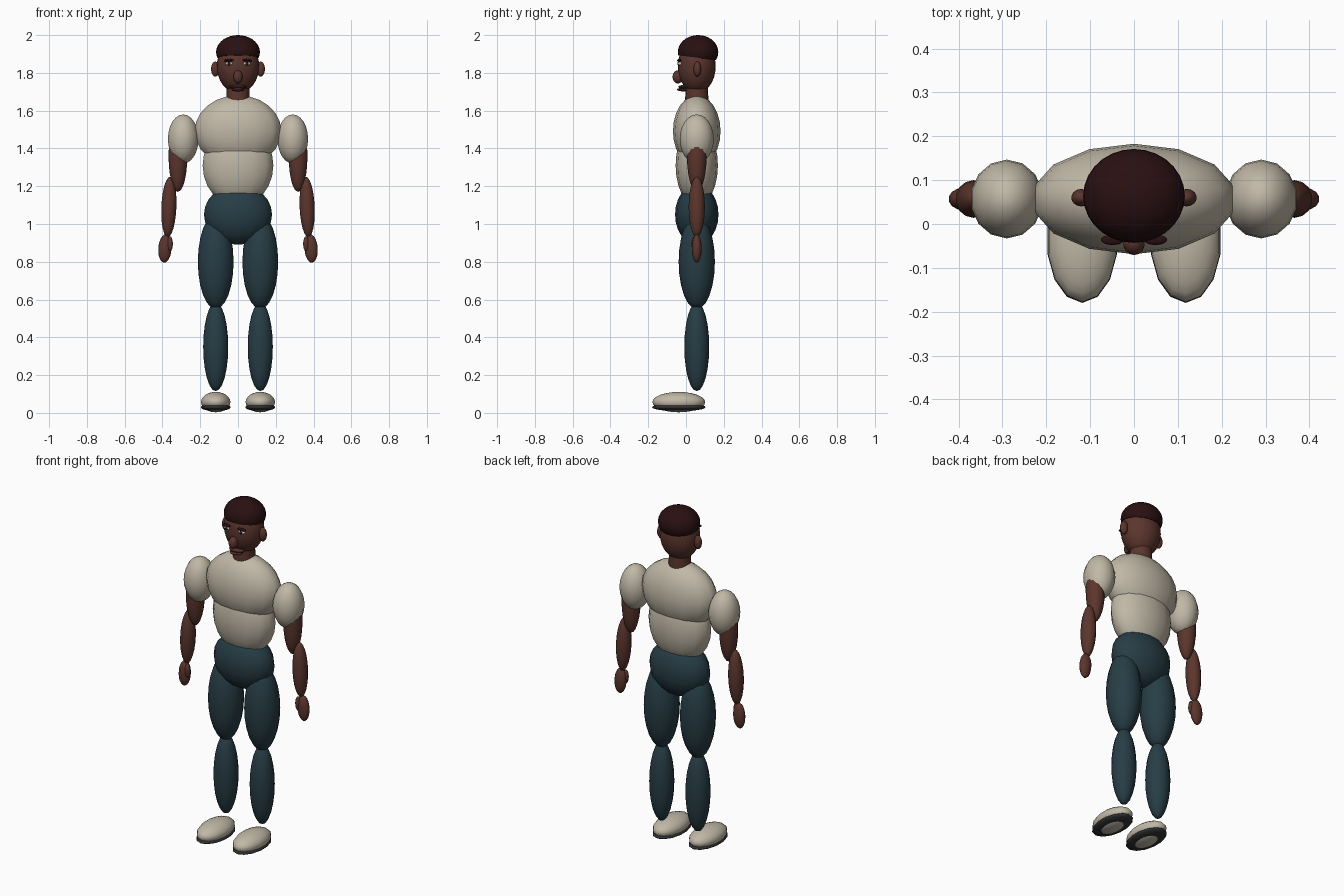
import bpy, bmesh, math
from mathutils import Matrix, Vector

if "Cube" in bpy.data.objects:
    bpy.data.objects.remove(bpy.data.objects["Cube"])

BY = 0.057  # depth of the body's centre line


def material(name, rgb):
    m = bpy.data.materials.new(name)
    m.diffuse_color = (*rgb, 1)
    m.use_nodes = True
    m.node_tree.nodes["Principled BSDF"].inputs["Base Color"].default_value = m.diffuse_color
    return m


SHIRT = material("cream", (0.53, 0.48, 0.385))
SKIN = material("brown_skin", (0.105, 0.036, 0.026))
PANTS = material("dark_teal", (0.02, 0.047, 0.06))
HAIR = material("dark_hair", (0.022, 0.005, 0.006))
SOLE = material("charcoal", (0.03, 0.032, 0.032))
LIPS = material("lip_brown", (0.10, 0.028, 0.022))
WHITE = material("eye_white", (0.6, 0.57, 0.5))
IRIS = material("eye_dark", (0.02, 0.014, 0.01))


def finish(bm, name, mat):
    me = bpy.data.meshes.new(name)
    for f in bm.faces:
        f.smooth = True
    bm.to_mesh(me)
    bm.free()
    me.materials.append(mat)
    ob = bpy.data.objects.new(name, me)
    bpy.context.collection.objects.link(ob)
    return ob


def ball(name, mat, c, r, seg=14, rings=12, tilt=0.0, cut=None):
    """Ellipsoid at c with radii r, tilted sideways, optionally cut by a plane."""
    bm = bmesh.new()
    bmesh.ops.create_uvsphere(bm, u_segments=seg, v_segments=rings, radius=1)
    bm.transform(Matrix.Translation(c) @ Matrix.Rotation(tilt, 4, 'Y')
                 @ Matrix.Diagonal((*r, 1)))
    if cut:
        geom = bm.verts[:] + bm.edges[:] + bm.faces[:]
        bmesh.ops.bisect_plane(bm, geom=geom, plane_co=cut[0],
                               plane_no=cut[1], clear_inner=True)
        rim = [e for e in bm.edges if e.is_boundary]
        bmesh.ops.holes_fill(bm, edges=rim, sides=0)
    return finish(bm, name, mat)


def pair(name, mat, c, r, tilt=0.0, **kw):
    """Left and right copies."""
    for side, s in (("left", 1), ("right", -1)):
        ball(f"{side}_{name}", mat, (s * c[0], c[1], c[2]), r, tilt=s * tilt, **kw)


# Torso
ball("chest", SHIRT, (0, BY, 1.492), (0.235, 0.126, 0.19))
ball("belly", SHIRT, (0, BY, 1.31), (0.192, 0.112, 0.215))
ball("pelvis", PANTS, (0, BY, 1.05), (0.185, 0.115, 0.16))

# Legs and shoes
pair("thigh", PANTS, (0.118, BY, 0.80), (0.097, 0.096, 0.25))
pair("shin", PANTS, (0.118, BY, 0.35), (0.068, 0.066, 0.235))
pair("shoe", SHIRT, (0.118, -0.038, 0.057), (0.08, 0.14, 0.054))
pair("shoe_sole", SOLE, (0.118, -0.038, 0.03), (0.081, 0.142, 0.021))

# Arms
pair("sleeve", SHIRT, (0.29, BY, 1.45), (0.083, 0.09, 0.13))
pair("upper_arm", SKIN, (0.318, BY, 1.36), (0.051, 0.052, 0.19))
pair("forearm", SKIN, (0.366, BY, 1.09), (0.041, 0.043, 0.16), tilt=-0.04)
pair("hand", SKIN, (0.387, BY, 0.87), (0.036, 0.026, 0.075), tilt=-0.06)
pair("thumb", SKIN, (0.36, BY - 0.012, 0.895), (0.016, 0.016, 0.04), seg=10, rings=8)

# Neck
bm = bmesh.new()
bmesh.ops.create_cone(bm, segments=16, cap_ends=True, radius1=0.062, radius2=0.058,
                      depth=0.12, matrix=Matrix.Translation((0, BY, 1.705)))
neck = finish(bm, "neck", SKIN)
for p in neck.data.polygons:
    p.use_smooth = abs(p.normal.z) < 0.9

# Head
ball("head", SKIN, (0, BY, 1.835), (0.112, 0.1, 0.142), seg=24, rings=16)
hair = ball("hair", HAIR, (0, 0.064, 1.91), (0.116, 0.107, 0.09), seg=28, rings=18,
            cut=(Vector((0, 0.064, 1.88)), Vector((0, 0.13, 1)).normalized()))
for p in hair.data.polygons:
    p.use_smooth = p.normal.z > -0.9
pair("ear", SKIN, (0.12, BY + 0.003, 1.82), (0.023, 0.02, 0.04))

# Face
ball("nose", SKIN, (0, -0.043, 1.779), (0.025, 0.028, 0.035))
ball("upper_lip", LIPS, (0, -0.01, 1.727), (0.047, 0.03, 0.009))
ball("mouth_line", IRIS, (0, -0.01, 1.721), (0.043, 0.029, 0.005))
ball("lower_lip", LIPS, (0, -0.014, 1.712), (0.036, 0.033, 0.010))
pair("eye", WHITE, (0.047, -0.032, 1.849), (0.021, 0.012, 0.010))
pair("iris", IRIS, (0.047, -0.041, 1.849), (0.009, 0.005, 0.009), seg=10, rings=8)
pair("eyebrow", HAIR, (0.049, -0.036, 1.866), (0.027, 0.012, 0.007), tilt=0.05)
